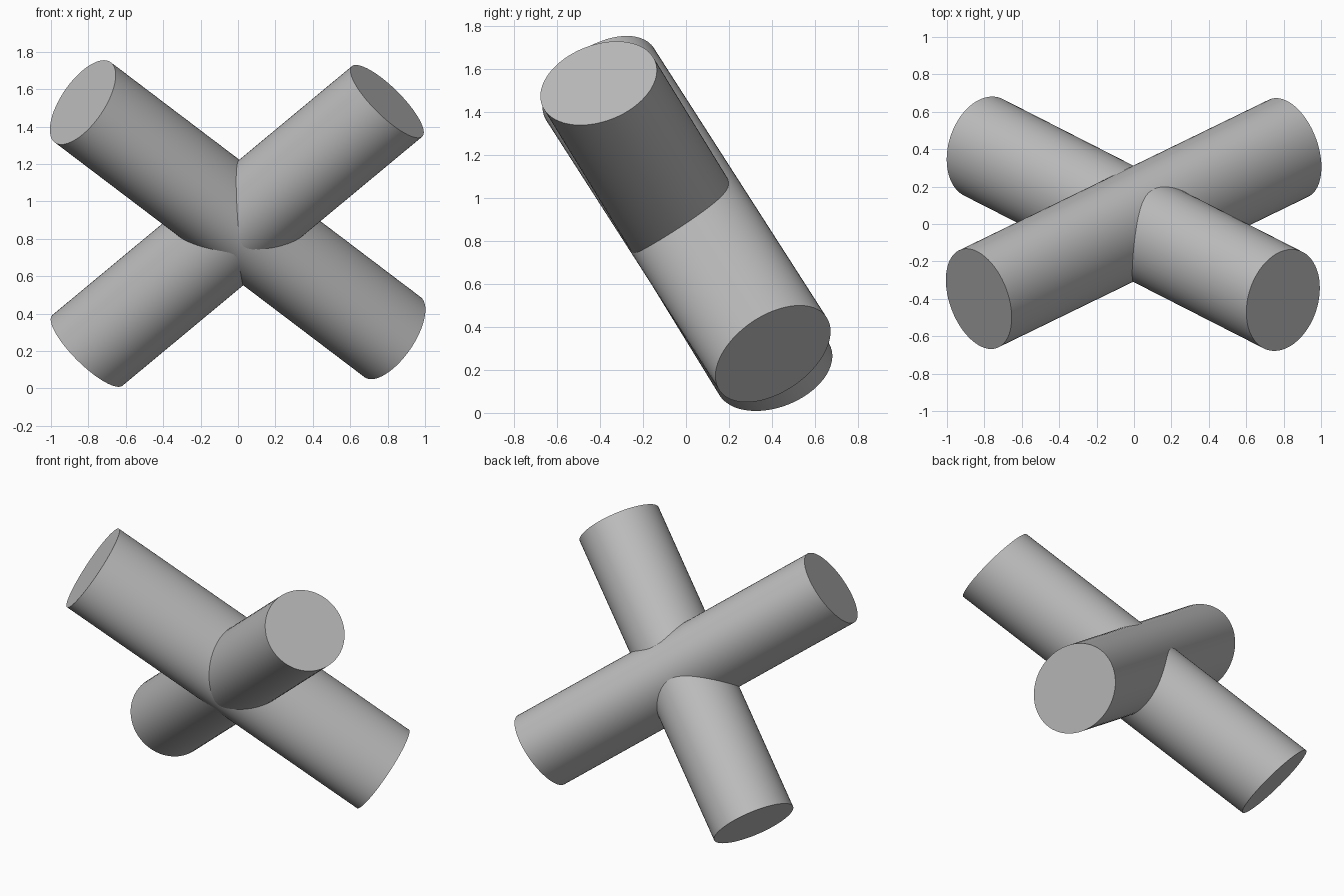
import bpy
import bmesh
from mathutils import Vector, Matrix
from math import radians

default_cube = bpy.data.objects.get("Cube")
if default_cube:
    bpy.data.objects.remove(default_cube, do_unlink=True)

# One plain grey for both bars
grey = bpy.data.materials.new("plain_grey")
grey.use_nodes = True
colour = (0.5, 0.5, 0.5, 1)
grey.diffuse_color = colour
grey.node_tree.nodes["Principled BSDF"].inputs["Base Color"].default_value = colour


def bar(name, start, end, cap_normal, thickness, width):
    """Slightly oval bar from start to end, with parallel, slightly skewed caps."""
    start, end = Vector(start), Vector(end)
    m = Vector(cap_normal).normalized()
    deep = Vector((0, -m.z, m.y)).normalized()
    if deep.y < 0:
        deep.negate()
    side = deep.cross(m)
    columns = (side * width, deep * thickness, end - start)
    matrix = Matrix.Translation((start + end) / 2) @ Matrix(columns).transposed().to_4x4()

    bm = bmesh.new()
    bmesh.ops.create_cone(bm, cap_ends=True, segments=64,
                          radius1=1, radius2=1, depth=1)
    bm.transform(matrix)
    bmesh.ops.recalc_face_normals(bm, faces=bm.faces)
    mesh = bpy.data.meshes.new(name)
    bm.to_mesh(mesh)
    bm.free()
    mesh.materials.append(grey)
    obj = bpy.data.objects.new(name, mesh)
    bpy.context.collection.objects.link(obj)

    # Round sides, sharp cap rims
    bpy.ops.object.select_all(action="DESELECT")
    obj.select_set(True)
    bpy.context.view_layer.objects.active = obj
    bpy.ops.object.shade_smooth_by_angle(angle=radians(30))
    return obj


# Two crossing bars, both leaning towards the front at the top
bar("right_to_left_falling_bar", (-0.83, -0.40, 1.53), (0.826, 0.405, 0.275),
    (0.71, 0.40, -0.58), 0.302, 0.25)
bar("right_to_left_rising_bar", (-0.805, 0.41, 0.204), (0.797, -0.407, 1.535),
    (0.67, -0.27, 0.69), 0.283, 0.265)
